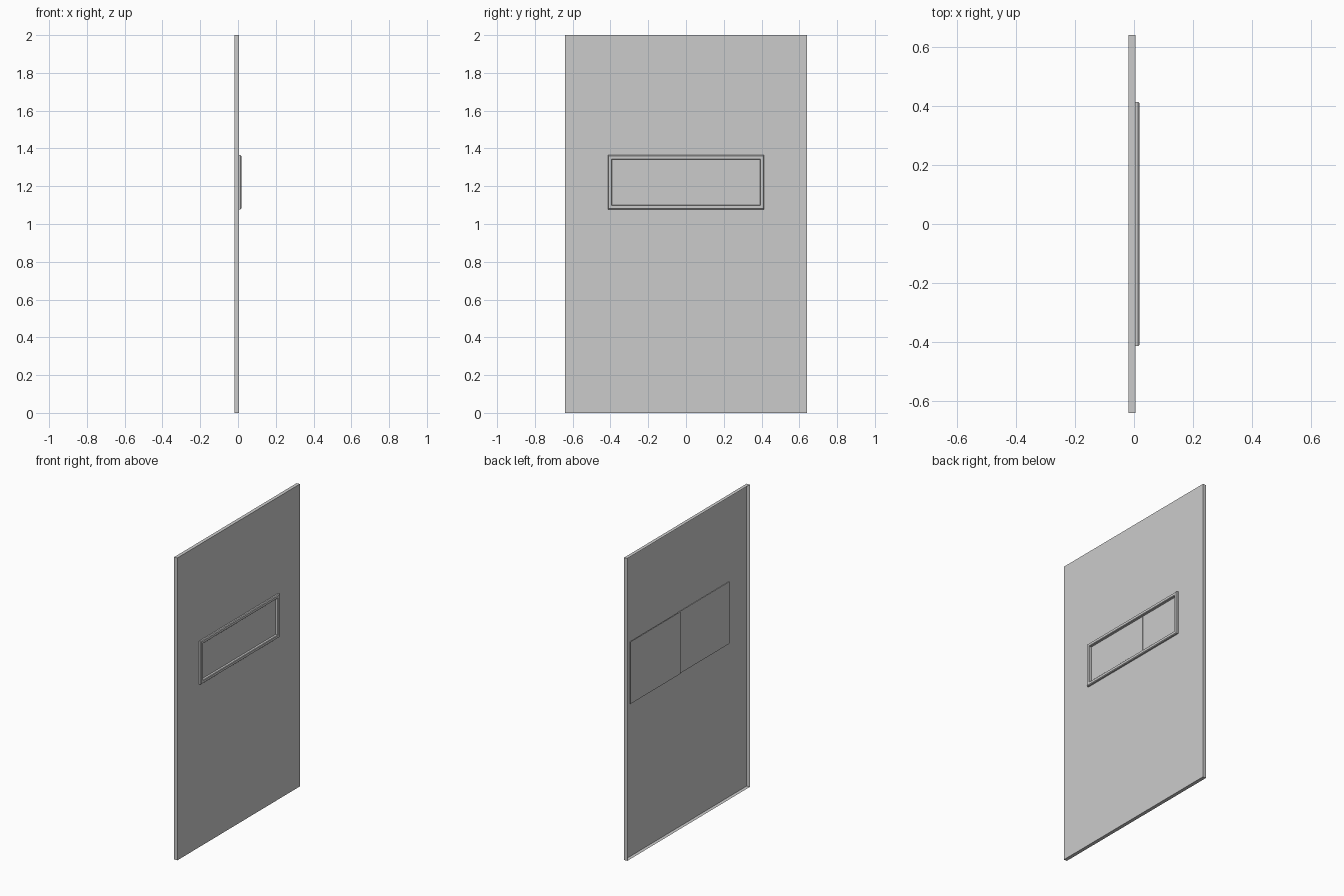
import bpy, bmesh

if "Cube" in bpy.data.objects:
    bpy.data.objects.remove(bpy.data.objects["Cube"])

ZC = 1.221                 # window centre height
HY, HZ = 0.391, 0.121      # half size of the opening


def finish(bm, name):
    me = bpy.data.meshes.new(name)
    bm.to_mesh(me)
    bm.free()
    ob = bpy.data.objects.new(name, me)
    bpy.context.collection.objects.link(ob)
    return ob


def ring(bm, x, hy, hz, zc):
    return [bm.verts.new((x, sy * hy, zc + sz * hz))
            for sy, sz in ((-1, -1), (1, -1), (1, 1), (-1, 1))]


def swept_rings(name, sections):
    # joins successive rectangular loops into a band of flat faces
    bm = bmesh.new()
    loops = [ring(bm, *s) for s in sections]
    for a, b in zip(loops, loops[1:]):
        for i in range(4):
            j = (i + 1) % 4
            bm.faces.new((a[i], a[j], b[j], b[i]))
    return finish(bm, name)


def plate(name, x0, x1, y0, y1, z0, z1):
    bm = bmesh.new()
    bmesh.ops.create_cube(bm, size=1)
    for v in bm.verts:
        v.co = (x1 if v.co.x > 0 else x0,
                y1 if v.co.y > 0 else y0,
                z1 if v.co.z > 0 else z0)
    return finish(bm, name)


# Door skin: folded sheet, open at the back, with a window opening
swept_rings("door_panel", [
    (-0.0185, 0.64, 1.0, 1.0),
    (0.0045, 0.64, 1.0, 1.0),
    (0.0045, HY, HZ, ZC),
])

# Raised window frame with chamfered edges: (x, outward offset)
profile = [(0.0045, 0.022), (0.014, 0.022), (0.0185, 0.018),
           (0.0185, 0.003), (0.0155, 0.0), (0.0015, 0.0)]
swept_rings("window_frame", [(x, HY + d, HZ + d, ZC) for x, d in profile])

# Two overlapping sliding shutters behind the opening
plate("front_shutter", -0.002, 0.0015, -0.45, 0.082, ZC - 0.205, ZC + 0.205)
plate("rear_shutter", -0.007, -0.002, 0.07, 0.59, ZC - 0.205, ZC + 0.205)
